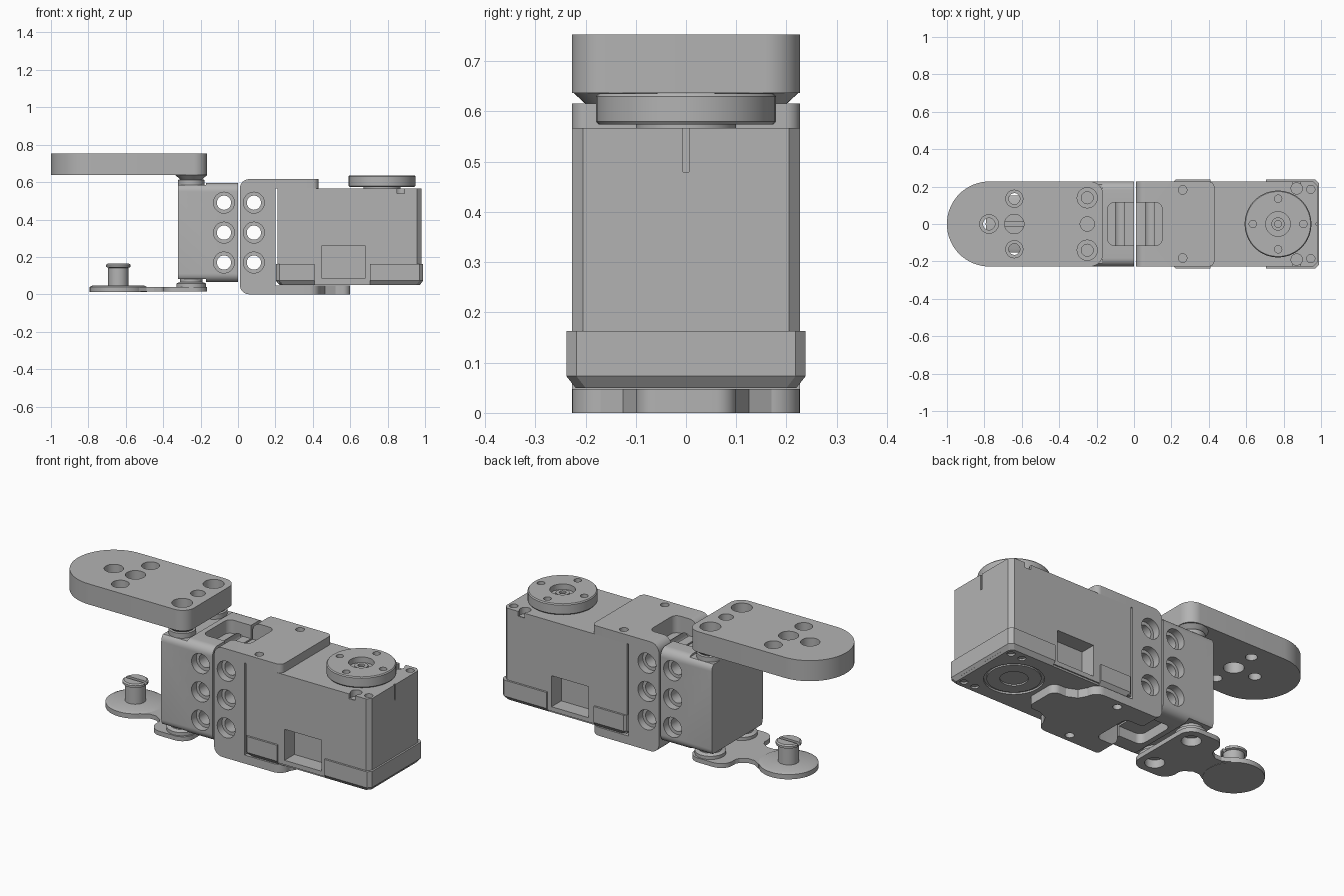
import bpy, bmesh, math
from mathutils import Matrix, Vector

cube = bpy.data.objects.get("Cube")
if cube:
    bpy.data.objects.remove(cube)

metal = bpy.data.materials.new("plain_grey")
metal.use_nodes = True
GREY = (0.45, 0.45, 0.45, 1)
metal.diffuse_color = GREY
metal.node_tree.nodes["Principled BSDF"].inputs["Base Color"].default_value = GREY
parts = []

# Frames that turn (u, v, height) into x, y, z for each extrusion axis
FRAMES = {
    "z": Matrix.Identity(3),
    "y": Matrix(((1, 0, 0), (0, 0, 1), (0, 1, 0))),
    "x": Matrix(((0, 0, 1), (1, 0, 0), (0, 1, 0))),
}


def rounded(u0, u1, v0, v1, radii, steps=8):
    """Rectangle outline; radii run bottom-left, bottom-right, top-right, top-left."""
    out = []
    corners = ((u0, v0, 1, 1), (u1, v0, -1, 1), (u1, v1, -1, -1), (u0, v1, 1, -1))
    for i, (u, v, su, sv) in enumerate(corners):
        r = radii[i]
        if r == 0:
            out.append((u, v))
            continue
        for k in range(steps + 1):
            a = math.pi * (1 + i / 2 + k / steps / 2)
            out.append((u + su * r + r * math.cos(a), v + sv * r + r * math.sin(a)))
    return out


def circle(u, v, r, n=40):
    return [(u + r * math.cos(math.tau * k / n), v + r * math.sin(math.tau * k / n)) for k in range(n)]


def loft(name, rings, axis="z"):
    """Solid through matching outlines, each given as (outline, height)."""
    bm = bmesh.new()
    loops = [[bm.verts.new(FRAMES[axis] @ Vector((u, v, h))) for u, v in line] for line, h in rings]
    for low, high in zip(loops, loops[1:]):
        for i in range(len(low)):
            j = (i + 1) % len(low)
            bm.faces.new((low[i], low[j], high[j], high[i]))
    bm.faces.new(loops[0][::-1])
    bm.faces.new(loops[-1])
    bmesh.ops.recalc_face_normals(bm, faces=bm.faces)
    mesh = bpy.data.meshes.new(name)
    bm.to_mesh(mesh)
    bm.free()
    mesh.materials.append(metal)
    obj = bpy.data.objects.new(name, mesh)
    bpy.context.scene.collection.objects.link(obj)
    parts.append(obj)
    return obj


def prism(name, outline, h0, h1, axis="z"):
    return loft(name, [(outline, h0), (outline, h1)], axis)


def turned(name, x, y, profile):
    """Round part from (radius, z) steps."""
    return loft(name, [(circle(x, y, r), z) for r, z in profile])


def cut(target, *cutters):
    for cutter in cutters:
        mod = target.modifiers.new("cut", "BOOLEAN")
        mod.operation, mod.solver, mod.object = "DIFFERENCE", "EXACT", cutter
        bpy.context.view_layer.update()
        graph = bpy.context.evaluated_depsgraph_get()
        mesh = bpy.data.meshes.new_from_object(target.evaluated_get(graph))
        target.modifiers.clear()
        target.data = mesh
        parts.remove(cutter)
        bpy.data.objects.remove(cutter)


def hole(u, v, r, h0, h1, axis="z"):
    return prism("cutter", circle(u, v, r, 28), h0, h1, axis)


def block(x0, x1, y0, y1, z0, z1, r=0):
    return prism("cutter", rounded(x0, x1, y0, y1, (r,) * 4), z0, z1)


W = 0.227
SIDES = (-1, 1)

# Servo case with chamfered end corners
case = prism("servo_case", rounded(0.21, 0.98, -W, W, (0, 0.022, 0.022, 0), 1), 0.06, 0.567)
for s in SIDES:
    cut(case, block(0.45, 0.68, s * 0.2 - 0.06, s * 0.2 + 0.06, 0.085, 0.26))
    cut(case, hole(0.87, s * 0.19, 0.03, 0.53, 0.6), hole(0.945, s * 0.185, 0.022, 0.5, 0.6))
    cut(case, block(0.85, 0.89, s * 0.21 - 0.02, s * 0.21 + 0.02, 0.54, 0.6))
cut(case, block(0.972, 1, -0.006, 0.006, 0.48, 0.6))

# Case foot: tapered at the underside, relieved between its two end blocks
foot_top = rounded(0.202, 0.99, -0.238, 0.238, (0.02,) * 4, 1)
foot_low = rounded(0.222, 0.972, -0.22, 0.22, (0.02,) * 4, 1)
foot = loft("case_foot", [(foot_low, 0.05), (foot_top, 0.073), (foot_top, 0.163)])
for s in SIDES:
    cut(foot, block(0.41, 0.705, s * 0.24 - 0.02, s * 0.24 + 0.02, 0, 0.3))
    cut(foot, block(0.45, 0.68, s * 0.2 - 0.06, s * 0.2 + 0.06, 0.085, 0.3))
    cut(foot, *[hole(x, s * 0.18, 0.02, 0, 0.09) for x in (0.87, 0.94)])
cut(foot, hole(0.77, 0, 0.15, 0, 0.062))
idler = turned("idler_ring", 0.77, 0, [(0.135, 0.052), (0.135, 0.08)])
cut(idler, hole(0.77, 0, 0.07, 0, 0.075))
cut(foot, hole(0.77, 0, 0.07, 0, 0.12))

# Output horn
horn = turned("output_horn", 0.77, 0, [(0.1, 0.56), (0.1, 0.574), (0.174, 0.574), (0.179, 0.58),
                                       (0.179, 0.63), (0.174, 0.636)])
cut(horn, hole(0.77, 0, 0.066, 0.605, 0.7))
for k in range(4):
    a = k * math.pi / 2
    cut(horn, hole(0.77 + 0.135 * math.cos(a), 0.135 * math.sin(a), 0.02, 0.6, 0.7))
hub = turned("horn_screw", 0.77, 0, [(0.035, 0.6), (0.035, 0.62)])
cut(hub, hole(0.77, 0, 0.018, 0.607, 0.7))


def bolt_row(target, x):
    """Through holes with wide mouths on both side walls."""
    for z in (0.17, 0.33, 0.49):
        cut(target, hole(x, z, 0.038, -0.4, 0.4, "y"))
        for s in SIDES:
            cut(target, hole(x, z, 0.056, s * 0.235 - 0.05, s * 0.235 + 0.05, "y"))


# Bracket holding the servo
servo_bracket = prism("servo_bracket", rounded(0.01, 0.2, 0, 0.616, (0.05, 0, 0, 0.05)), -W, W, "y")
bolt_row(servo_bracket, 0.085)
top_plate = prism("bracket_top_plate", rounded(0.2, 0.43, -W, W, (0, 0.03, 0.03, 0)), 0.567, 0.616)
low_plate = prism("bracket_bottom_plate", rounded(0.2, 0.44, -W, W, (0, 0.06, 0.06, 0)), 0, 0.048)
tongue = prism("bracket_tongue", rounded(0.42, 0.6, -0.1, 0.1, (0, 0.04, 0.04, 0)), 0, 0.048)
for s in SIDES:
    cut(top_plate, hole(0.26, s * 0.182, 0.023, 0.5, 0.7))
    cut(low_plate, hole(0.26, s * 0.182, 0.023, -0.1, 0.1))
    gusset = prism("tongue_fillet", [(0.44, s * 0.1), (0.52, s * 0.1), (0.465, s * 0.125),
                                     (0.44, s * 0.17)], 0, 0.048)

# Bracket carrying the fingers, rounded along its long edges
finger_bracket = prism("finger_bracket", rounded(-W, W, 0.065, 0.595, (0.045,) * 4), -0.32, 0, "x")
cut(finger_bracket, block(-0.4, -0.17, -0.3, 0.3, 0, 0.082), block(-0.4, -0.17, -0.3, 0.3, 0.585, 0.7))
bolt_row(finger_bracket, -0.075)

# Shared window in both brackets, top and bottom
for target in (servo_bracket, finger_bracket):
    for z in (0.6, 0.04):
        cut(target, block(-0.14, 0.15, -0.115, 0.115, z - 0.08, z + 0.08, 0.035))

# Upper finger: thick paddle with screw holes
upper = prism("upper_finger", rounded(-1, -0.165, -W, W, (W - 0.001, 0.07, 0.07, W - 0.001), 16), 0.637, 0.753)
cut(upper, hole(-0.25, 0, 0.038, 0.6, 0.8))
cut(upper, *[hole(-0.64, y, 0.03, 0.6, 0.8) for y in (-0.135, 0.135)])
cut(upper, *[hole(-0.64, y, 0.046, 0.7, 0.8) for y in (-0.135, 0.135)])
cut(upper, hole(-0.64, 0, 0.052, 0.6, 0.8))
cut(upper, hole(-0.775, 0, 0.032, 0.6, 0.8), hole(-0.775, 0, 0.05, 0.7, 0.8))
for s in SIDES:
    cut(upper, hole(-0.25, s * 0.14, 0.032, 0.6, 0.8), hole(-0.25, s * 0.14, 0.054, 0.69, 0.8))

# Lower finger: thin plate with a narrow neck and a disc
lower = prism("lower_finger", rounded(-0.4, -0.165, -W, W, (0.07,) * 4), 0.015, 0.04)
neck_half = [(-0.38, 0.17), (-0.41, 0.11), (-0.45, 0.085), (-0.49, 0.085), (-0.53, 0.11)]
neck = prism("lower_neck", neck_half + [(x, -y) for x, y in neck_half[::-1]], 0.015, 0.04)
disc = turned("lower_disc", -0.64, 0, [(0.153, 0.013), (0.153, 0.04), (0.135, 0.048)])

# Stand-offs between the finger bracket and both fingers
for s in SIDES:
    y = s * 0.14
    cut(lower, hole(-0.25, y, 0.05, 0, 0.1))
    turned("upper_standoff", -0.25, y, [(0.07, 0.58), (0.07, 0.612), (0.06, 0.615), (0.085, 0.638)])
    low = turned("lower_standoff", -0.25, y, [(0.08, 0.035), (0.08, 0.058), (0.06, 0.066), (0.06, 0.09)])
    cut(low, hole(-0.25, y, 0.05, 0, 0.06))

# Slotted post on the disc
post = turned("slotted_post", -0.64, 0, [(0.054, 0.04), (0.054, 0.142), (0.066, 0.146),
                                         (0.066, 0.158), (0.058, 0.164)])
cut(post, block(-0.8, -0.5, -0.01, 0.01, 0.142, 0.2))

for obj in bpy.context.scene.objects:
    obj.select_set(obj in parts)
bpy.context.view_layer.objects.active = parts[0]
bpy.ops.object.shade_smooth_by_angle(angle=math.radians(30))
